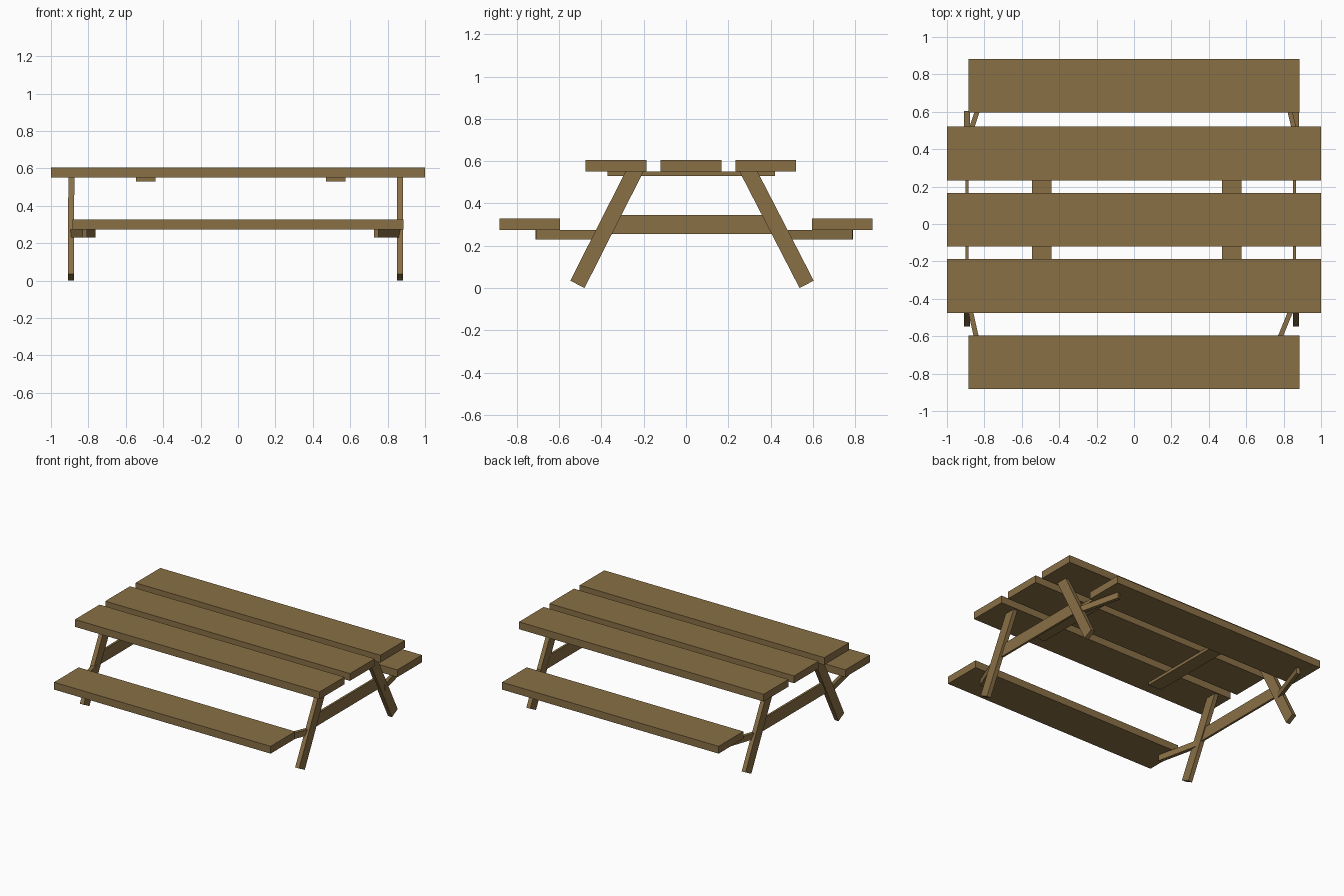
import bpy
from mathutils import Vector

if "Cube" in bpy.data.objects:
    bpy.data.objects.remove(bpy.data.objects["Cube"])

wood = bpy.data.materials.new("wood")
wood.diffuse_color = (0.25, 0.16, 0.06, 1)
wood.use_nodes = True
wood.node_tree.nodes["Principled BSDF"].inputs["Base Color"].default_value = wood.diffuse_color


def prism(name, base, top):
    """Solid between two matching quads."""
    faces = [(3, 2, 1, 0), (4, 5, 6, 7)]
    faces += [(i, (i + 1) % 4, (i + 1) % 4 + 4, i + 4) for i in range(4)]
    mesh = bpy.data.meshes.new(name)
    mesh.from_pydata(base + top, [], faces)
    mesh.materials.append(wood)
    obj = bpy.data.objects.new(name, mesh)
    bpy.context.collection.objects.link(obj)
    return obj


def board(name, x0, x1, y0, y1, z0, z1):
    quad = [(x0, y0), (x1, y0), (x1, y1), (x0, y1)]
    return prism(name, [(x, y, z0) for x, y in quad], [(x, y, z1) for x, y in quad])


def leg(name, x, lean, y_top, y_foot):
    """Splayed leg with a square-cut foot and a flat top."""
    side = 1 if y_foot > y_top else -1
    profile = [(y_foot, 0.0), (y_foot + side * 0.067, 0.035),
               (y_top + side * 0.085, 0.553), (y_top, 0.553)]
    if side > 0:
        profile.reverse()
    ends = [[(x + dx + lean * z / 0.55, y, z) for y, z in profile]
            for dx in (-0.016, 0.016)]
    return prism(name, ends[0], ends[1])


def support(name, start, end, width=0.026):
    """Horizontal bar running at an angle beneath a seat."""
    a, b = Vector(start), Vector(end)
    d = (b - a).normalized()
    n = Vector((-d.y, d.x)) * width / 2
    quad = [a - n, b - n, b + n, a + n]
    return prism(name, [(p.x, p.y, 0.23) for p in quad], [(p.x, p.y, 0.274) for p in quad])


# table top planks
for i, y in enumerate((-0.475, -0.121, 0.233)):
    board(f"top_plank_{i + 1}", -1, 1, y, y + 0.288, 0.551, 0.605)

# seats
board("front_seat", -0.885, 0.885, -0.883, -0.596, 0.274, 0.328)
board("back_seat", -0.885, 0.885, 0.595, 0.883, 0.274, 0.328)

# battens under the top
board("left_batten", -0.545, -0.44, -0.371, 0.421, 0.53, 0.552)
board("right_batten", 0.47, 0.575, -0.371, 0.421, 0.53, 0.552)

# legs and the cross braces joining each pair
for side, x, lean in (("left", -0.894, 0.003), ("right", 0.866, 0.0)):
    leg(f"{side}_front_leg", x, lean, -0.2, -0.48)
    leg(f"{side}_back_leg", x, lean, 0.252, 0.537)
    bx = -0.892 if side == "left" else 0.857
    brace = [(-0.36, 0.255), (0.42, 0.255), (0.37, 0.345), (-0.31, 0.345)]
    prism(f"{side}_brace", [(bx - 0.008, y, z) for y, z in brace],
          [(bx + 0.008, y, z) for y, z in brace])

# angled seat supports
support("left_front_seat_support", (-0.895, -0.37), (-0.82, -0.71))
support("right_front_seat_support", (0.865, -0.40), (0.74, -0.705))
support("left_back_seat_support", (-0.89, 0.45), (-0.775, 0.785))
support("right_back_seat_support", (0.87, 0.45), (0.79, 0.785))
